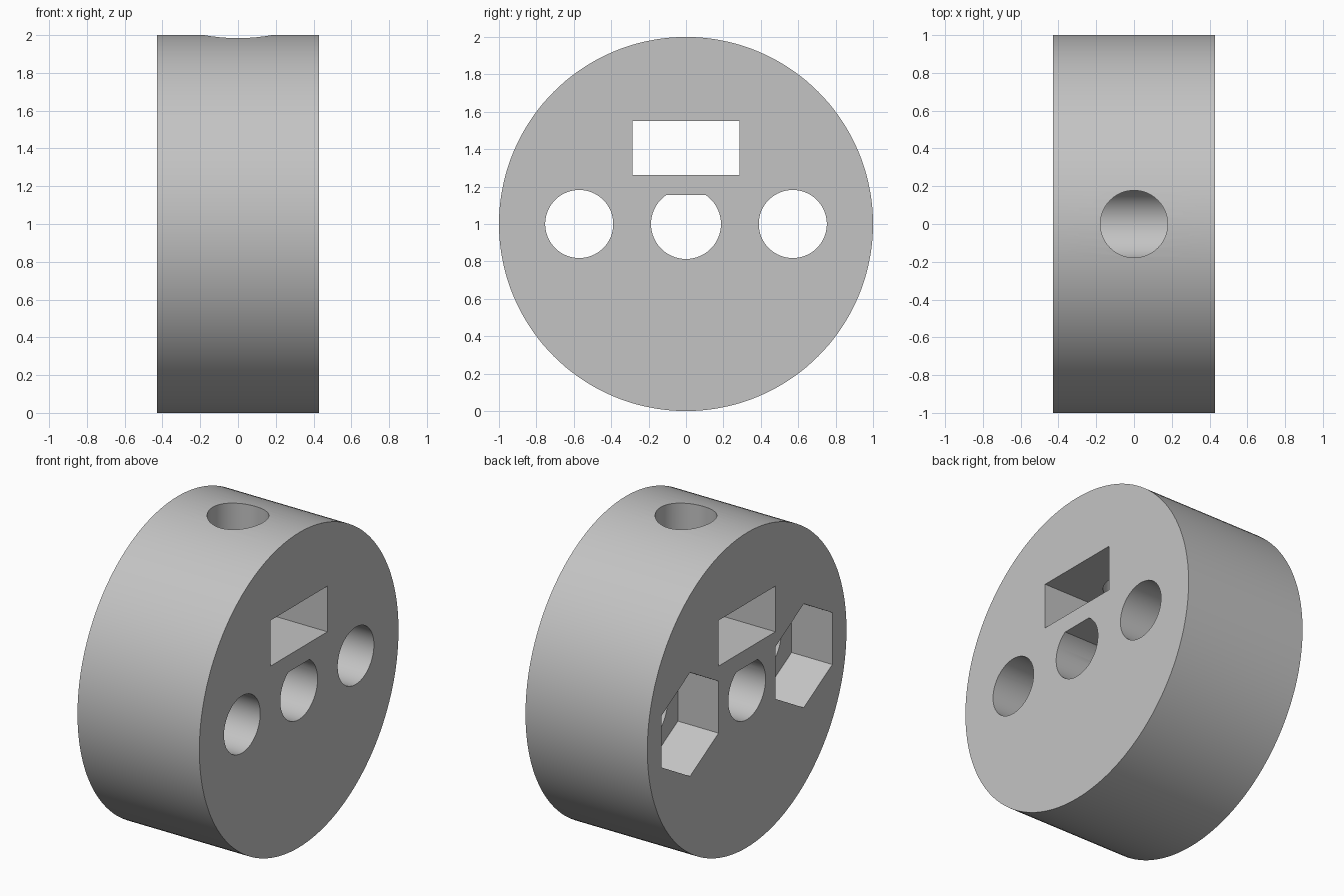
import bpy
import math

cube = bpy.data.objects.get("Cube")
if cube:
    bpy.data.objects.remove(cube, do_unlink=True)

WIDTH = 0.857      # hub thickness along x
CENTRE = 1.0       # axle height
PITCH = 0.571      # bolt hole offset from the axle

grey = bpy.data.materials.new("plain grey")
grey.use_nodes = True
colour = (0.55, 0.55, 0.55, 1)
grey.diffuse_color = colour
grey.node_tree.nodes["Principled BSDF"].inputs["Base Color"].default_value = colour


def circle(radius, sides, start=0.0):
    """Points of a regular polygon around the origin."""
    return [(radius * math.cos(start + math.tau * i / sides),
             radius * math.sin(start + math.tau * i / sides)) for i in range(sides)]


def prism(name, profile, low, high, place):
    """Solid swept from low to high; place maps (u, v, depth) to x, y, z."""
    n = len(profile)
    verts = [place(u, v, d) for d in (low, high) for u, v in profile]
    faces = [tuple(reversed(range(n))), tuple(range(n, 2 * n))]
    faces += [(i, (i + 1) % n, n + (i + 1) % n, n + i) for i in range(n)]
    mesh = bpy.data.meshes.new(name)
    mesh.from_pydata(verts, [], faces)
    mesh.materials.append(grey)
    obj = bpy.data.objects.new(name, mesh)
    bpy.context.collection.objects.link(obj)
    return obj


def along_x(y=0.0, z=CENTRE):
    return lambda u, v, d: (d, y + u, z + v)


def along_z(u, v, d):
    return (u, v, d)


# Round hub body
hub = prism("wheel_hub", circle(1, 144), -WIDTH / 2, WIDTH / 2, along_x())
cutters = []

# Bolt holes with hexagonal nut pockets on the -x face
for side, y in (("left", -PITCH), ("right", PITCH)):
    cutters.append(prism(side + "_bolt_hole", circle(0.182, 64), -1, 1, along_x(y)))
    cutters.append(prism(side + "_nut_pocket", circle(0.33, 6, math.pi / 2),
                         -1, -WIDTH / 2 + 0.286, along_x(y)))

# Axle bore with a flat on top
bore = [(u, min(v, 0.154)) for u, v in circle(0.187, 96)]
flat = [p for p in bore if p[1] >= 0.154]
half = math.sqrt(0.187 ** 2 - 0.154 ** 2)
first = bore.index(flat[0])
bore[first:first + len(flat)] = [(half, 0.154), (-half, 0.154)]
cutters.append(prism("axle_bore", bore, -1, 1, along_x()))

# Rectangular slot above the axle
slot = [(-0.286, -0.145), (0.286, -0.145), (0.286, 0.145), (-0.286, 0.145)]
cutters.append(prism("nut_slot", slot, -1, 1, along_x(0, 1.406)))

# Set screw hole from the rim down into the bore
cutters.append(prism("set_screw_hole", circle(0.178, 64), CENTRE, 2.2, along_z))

# Cut everything out of the hub
bpy.context.view_layer.objects.active = hub
for cutter in cutters:
    cutter.hide_render = True
    cut = hub.modifiers.new(cutter.name, "BOOLEAN")
    cut.operation = "DIFFERENCE"
    cut.solver = "EXACT"
    cut.object = cutter
    bpy.ops.object.modifier_apply(modifier=cut.name)
for cutter in cutters:
    bpy.data.objects.remove(cutter, do_unlink=True)

# Smooth round walls, crisp rims
bpy.ops.object.select_all(action="DESELECT")
hub.select_set(True)
bpy.ops.object.shade_smooth_by_angle(angle=math.radians(30))
